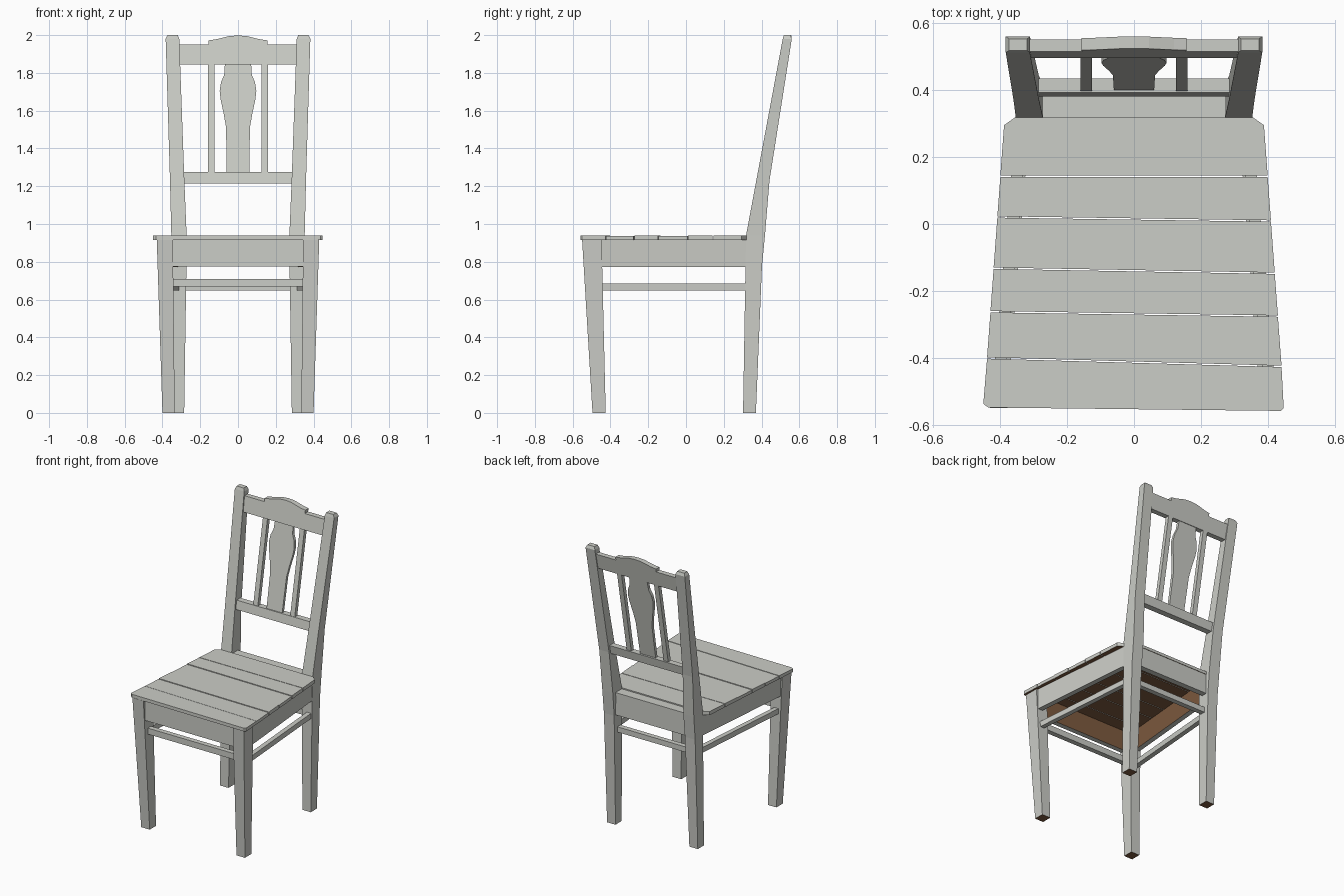
import bpy, bmesh
from mathutils import Vector

cube = bpy.data.objects.get("Cube")
if cube:
    bpy.data.objects.remove(cube, do_unlink=True)


def material(name, rgb):
    m = bpy.data.materials.new(name)
    m.use_nodes = True
    m.diffuse_color = (*rgb, 1)
    m.node_tree.nodes["Principled BSDF"].inputs["Base Color"].default_value = (*rgb, 1)
    return m


PAINT = material("grey_paint", (0.60, 0.61, 0.57))
WOOD = material("bare_brown_wood", (0.21, 0.105, 0.05))


def loft(name, rings, is_wood=None):
    """Skin a stack of equal-length rings and cap both ends."""
    bm = bmesh.new()
    loops = [[bm.verts.new(p) for p in ring] for ring in rings]
    n = len(loops[0])
    for a, b in zip(loops, loops[1:]):
        for i in range(n):
            j = (i + 1) % n
            bm.faces.new((a[i], a[j], b[j], b[i]))
    bm.faces.new(loops[0][::-1])
    bm.faces.new(loops[-1])
    bmesh.ops.recalc_face_normals(bm, faces=bm.faces)
    bm.normal_update()
    if is_wood:
        for f in bm.faces:
            f.material_index = int(is_wood(f))
    mesh = bpy.data.meshes.new(name)
    bm.to_mesh(mesh)
    bm.free()
    mesh.materials.append(PAINT)
    mesh.materials.append(WOOD)
    obj = bpy.data.objects.new(name, mesh)
    bpy.context.scene.collection.objects.link(obj)
    return obj


def faces_down(f):
    return f.normal.z < -0.9


def faces_inward(f):
    c = f.calc_center_median()
    c.z = 0
    return f.normal.dot(c.normalized()) < -0.6


def leg(name, side, sections):
    """Rectangular sections: height, inner x, outer x, front y, back y."""
    rings = [[(side * a, c, z), (side * b, c, z), (side * b, d, z), (side * a, d, z)]
             for z, a, b, c, d in sections]
    return loft(name, rings, faces_down)


def slab(name, outline, z0, z1, is_wood=None):
    return loft(name, [[(x, y, z) for x, y in outline] for z in (z0, z1)], is_wood)


def back_panel(name, outline, inset, thick):
    """Panel drawn in x and z that leans with the rear posts."""
    def lean(z):
        return 0.318 + 0.187 * (z - 0.94) + inset
    return loft(name, [[(x, lean(z) + t, z) for x, z in outline] for t in (0, thick)])


def rect(x0, x1, y0, y1):
    return [(x0, y0), (x1, y0), (x1, y1), (x0, y1)]


# Legs, side aprons and side stretchers, mirrored
for word, s in (("left", 1), ("right", -1)):
    leg(word + "_front_leg", s, [(0, .335, .40, -.495, -.425),
                                 (.916, .345, .43, -.55, -.447)])
    leg(word + "_rear_post", s, [(0, .285, .35, .302, .37),
                                 (.775, .273, .352, .315, .402),
                                 (.94, .272, .353, .318, .418),
                                 (1.23, .284, .36, .372, .442),
                                 (1.98, .311, .383, .512, .56),
                                 (2.0, .319, .373, .518, .553)])
    slab(word + "_side_apron",
         [(s * .42, -.46), (s * .35, .33), (s * .315, .33), (s * .385, -.46)],
         .773, .918, faces_inward)
    slab(word + "_side_stretcher",
         [(s * .405, -.46), (s * .343, .33), (s * .31, .33), (s * .372, -.46)],
         .647, .684)

# Front and rear rails under the seat
slab("front_apron", rect(-.36, .36, -.535, -.50), .775, .916, faces_inward)
slab("rear_apron", rect(-.285, .285, .345, .385), .775, .918, faces_inward)
slab("front_stretcher", rect(-.36, .36, -.505, -.47), .668, .71)
slab("rear_stretcher", rect(-.29, .29, .33, .365), .647, .684)


# Seat planks with thin, slightly crooked gaps
def edge(y):
    return .388 + .073 * (.295 - y)


seams = [(-.40, -.425), (-.262, -.275), (-.132, -.147), (.021, .009), (.143, .143)]
gap = .002
for i, (a, b) in enumerate(zip(seams, seams[1:])):
    (l0, r0), (l1, r1) = a, b
    slab("seat_plank_%d" % (i + 2),
         [(-edge(l0), l0 + gap), (edge(r0), r0 + gap),
          (edge(r1), r1 - gap), (-edge(l1), l1 - gap)],
         .915, .937 + .003 * (i % 2), faces_down)
slab("seat_front_plank",
     [(-.435, -.548), (.438, -.558), (.447, -.55), (edge(-.425), -.425 - gap),
      (-edge(-.40), -.40 - gap), (-.45, -.537)], .915, .938, faces_down)
slab("seat_back_plank",
     [(-edge(.143), .143 + gap), (edge(.143), .143 + gap), (.388, .295),
      (.353, .32), (-.353, .32), (-.388, .295)], .915, .94, faces_down)
slab("seat_rear_strip", rect(-.274, .274, .32, .388), .912, .932, faces_down)

# Backrest rails
back_panel("lower_back_rail", rect(-.288, .288, 1.215, 1.275), .012, .042)
crest = [(.155, 1.95), (.157, 1.972), (.12, 1.977), (.045, 1.995)]
back_panel("crest_rail",
           [(-.315, 1.845), (.315, 1.845), (.315, 1.95)] + crest + [(0, 1.998)]
           + [(-x, z) for x, z in reversed(crest)] + [(-.315, 1.95)], .008, .036)

# Backrest slats and shaped centre splat
for word, s in (("left", 1), ("right", -1)):
    back_panel(word + "_back_slat",
               [(s * x, z) for x, z in rect(.125, .16, 1.265, 1.855)], .016, .028)
half = [(.06, 1.265), (.063, 1.51), (.075, 1.58), (.092, 1.66), (.097, 1.705),
        (.09, 1.75), (.073, 1.79), (.069, 1.855)]
back_panel("centre_splat", half + [(-x, z) for x, z in reversed(half)], .02, .02)
